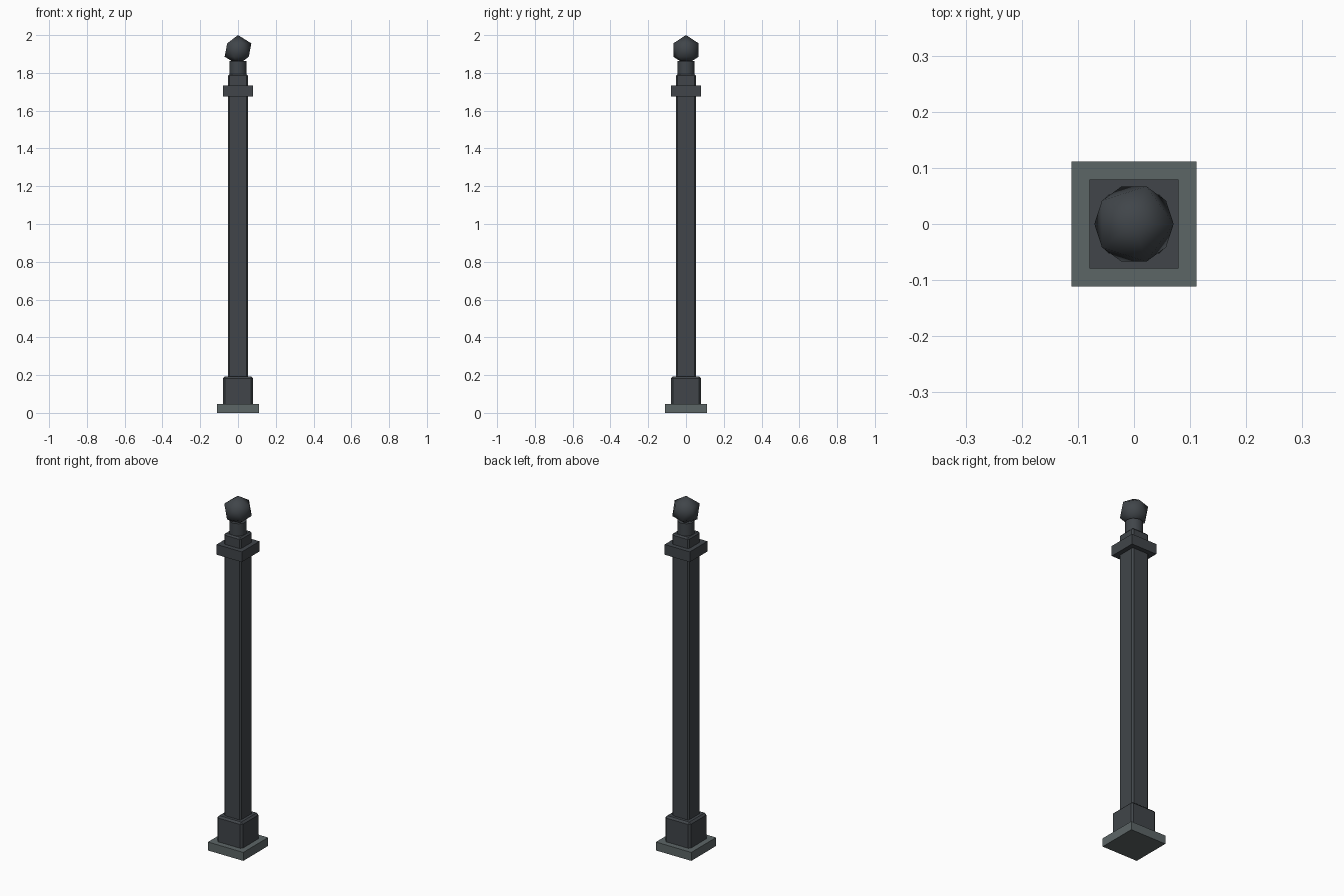
import bpy
import math

if "Cube" in bpy.data.objects:
    bpy.data.objects.remove(bpy.data.objects["Cube"])


def material(name, rgb):
    m = bpy.data.materials.new(name)
    m.diffuse_color = (*rgb, 1.0)
    m.use_nodes = True
    m.node_tree.nodes["Principled BSDF"].inputs["Base Color"].default_value = m.diffuse_color
    return m


IRON = material("dark iron", (0.052, 0.060, 0.068))
STONE = material("grey footing", (0.108, 0.132, 0.134))


def block(name, half, z0, z1, mat, bevel=0.0):
    """Square block between two heights, optionally with chamfered edges."""
    bpy.ops.mesh.primitive_cube_add(size=1, location=(0, 0, (z0 + z1) / 2))
    ob = bpy.context.object
    ob.name = name
    ob.scale = (2 * half, 2 * half, z1 - z0)
    bpy.ops.object.transform_apply(location=False, rotation=False, scale=True)
    ob.data.materials.append(mat)
    if bevel:
        mod = ob.modifiers.new("chamfer", 'BEVEL')
        mod.width = bevel
        mod.segments = 1
    return ob


# Square stack from the ground up
block("base_plate", 0.111, 0.0, 0.048, STONE)
block("plinth", 0.079, 0.035, 0.193, IRON, 0.01)
block("shaft", 0.053, 0.17, 1.70, IRON, 0.008)
block("collar", 0.079, 1.675, 1.733, IRON)
block("neck_block", 0.053, 1.715, 1.793, IRON, 0.008)

# Round neck under the finial
bpy.ops.mesh.primitive_cylinder_add(vertices=16, radius=0.045, depth=0.09,
                                    location=(0, 0, 1.817))
neck = bpy.context.object
neck.name = "round_neck"
neck.data.materials.append(IRON)
bpy.ops.object.shade_smooth_by_angle(angle=math.radians(40))

# Faceted finial with soft shading
bpy.ops.mesh.primitive_ico_sphere_add(subdivisions=1, radius=0.079,
                                      location=(0, 0, 1.921))
ball = bpy.context.object
ball.name = "finial"
ball.data.materials.append(IRON)
bpy.ops.object.shade_smooth()
